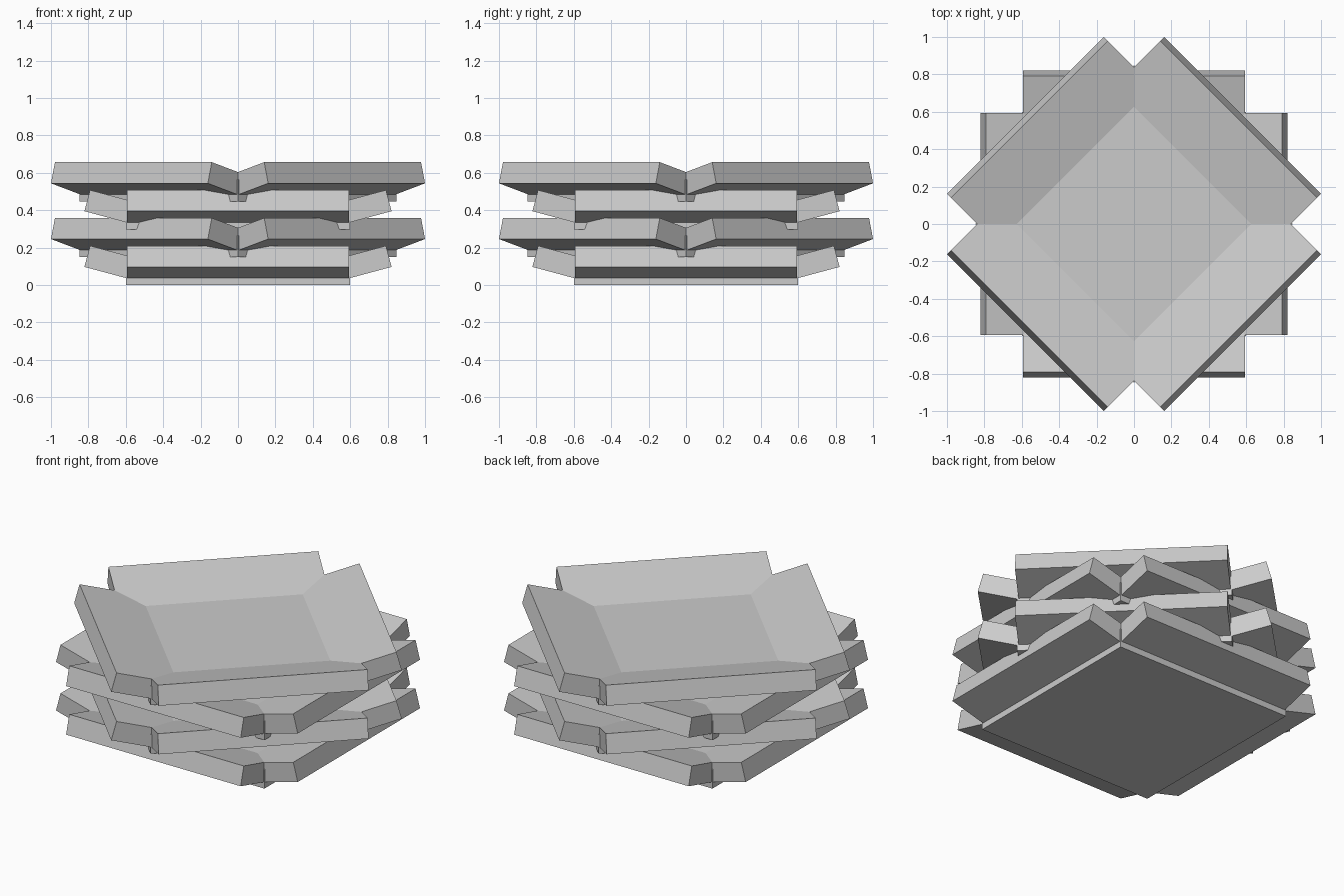
import bpy
from math import radians, pi
from mathutils import Matrix

if "Cube" in bpy.data.objects:
    bpy.data.objects.remove(bpy.data.objects["Cube"], do_unlink=True)

# Single grey finish
grey = bpy.data.materials.new("plain grey")
colour = (0.6, 0.6, 0.6, 1)
grey.use_nodes = True
grey.diffuse_color = colour
grey.node_tree.nodes["Principled BSDF"].inputs["Base Color"].default_value = colour

BASE_HALF = 0.6      # half side of the square floor
FLAP_HALF = 0.593    # half length of each tilted flap
THICK = 0.117
TILT = radians(15)
FLAP_DEPTH = 0.375   # hinge to outer rim
HINGE = 0.459        # distance of the hinge from the centre
STEP = 0.149         # rise from tray to tray


def slab(name, size, matrix):
    """Box with its size baked in, placed by a matrix."""
    bpy.ops.mesh.primitive_cube_add(size=1)
    ob = bpy.context.object
    ob.name = name
    ob.data.transform(Matrix.Diagonal((*size, 1)))
    ob.data.materials.append(grey)
    ob.matrix_world = matrix
    return ob


def tray(level):
    """Square floor with four upturned flaps; odd levels turn an eighth."""
    place = Matrix.Translation((0, 0, level * STEP)) @ Matrix.Rotation(level % 2 * pi / 4, 4, "Z")
    slab(f"tray_{level + 1}_floor", (2 * BASE_HALF, 2 * BASE_HALF, THICK),
         place @ Matrix.Translation((0, 0, THICK / 2)))
    for side in range(4):
        hinge = (Matrix.Rotation(side * pi / 2, 4, "Z") @ Matrix.Translation((HINGE, 0, 0))
                 @ Matrix.Rotation(-TILT, 4, "Y"))
        slab(f"tray_{level + 1}_flap_{side + 1}", (FLAP_DEPTH, 2 * FLAP_HALF, THICK),
             place @ hinge @ Matrix.Translation((FLAP_DEPTH / 2, 0, THICK / 2)))


# Four stacked trays
for level in range(4):
    tray(level)
